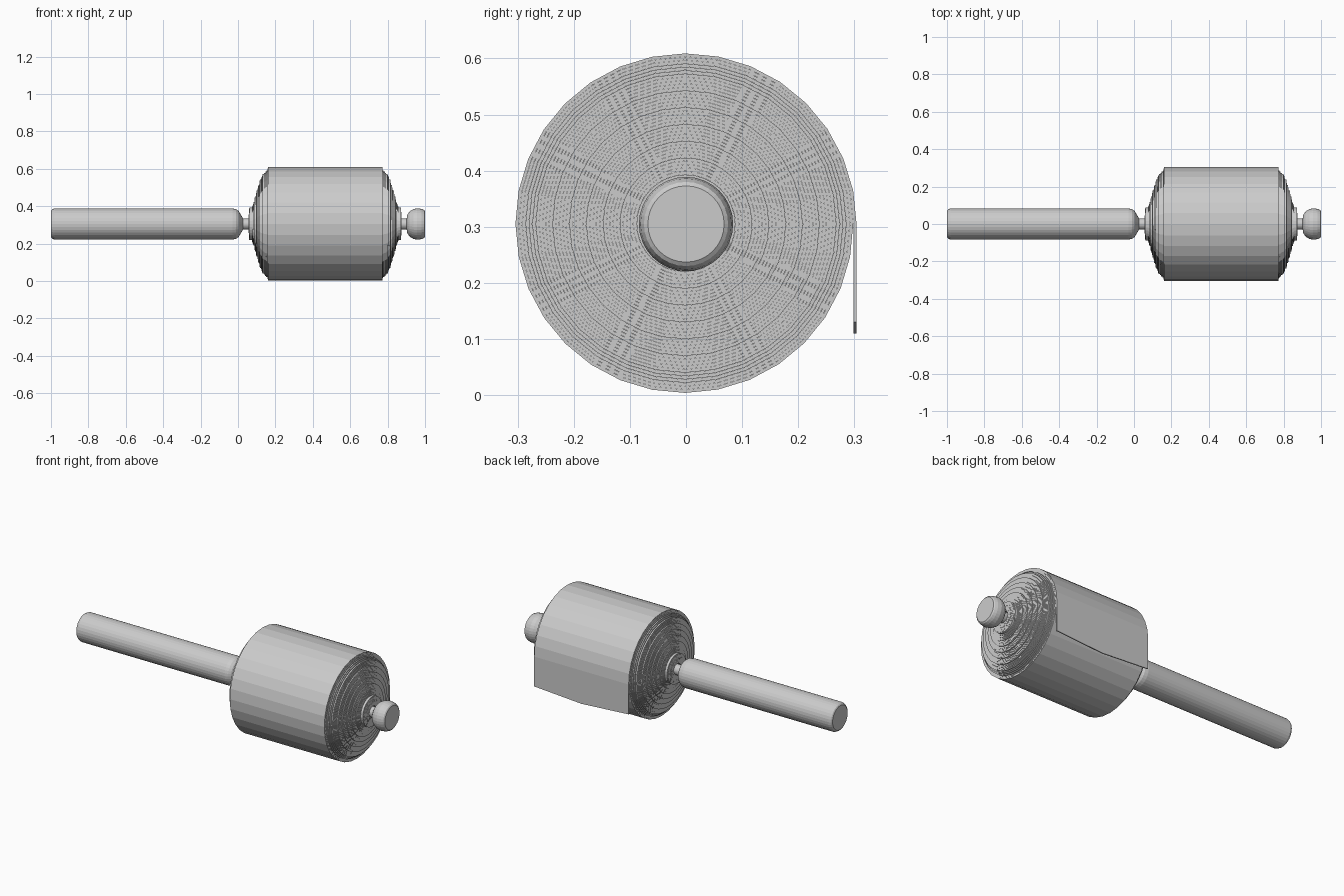
import bpy, bmesh, math

if "Cube" in bpy.data.objects:
    bpy.data.objects.remove(bpy.data.objects["Cube"])

SEG = 32
CZ = 0.305          # height of the roll axis
CX = 0.466          # middle of the wound sheet along x


def new_object(name, bm):
    bmesh.ops.recalc_face_normals(bm, faces=bm.faces)
    mesh = bpy.data.meshes.new(name)
    bm.to_mesh(mesh)
    bm.free()
    obj = bpy.data.objects.new(name, mesh)
    bpy.context.collection.objects.link(obj)
    return obj


def lathe(name, profile):
    """Capped turning around the x axis from (x, radius) points."""
    bm = bmesh.new()
    rings = []
    for x, r in profile:
        rings.append([bm.verts.new((x, r * math.sin(2 * math.pi * i / SEG),
                                    CZ + r * math.cos(2 * math.pi * i / SEG)))
                      for i in range(SEG)])
    for a, b in zip(rings, rings[1:]):
        for i in range(SEG):
            j = (i + 1) % SEG
            bm.faces.new((a[i], a[j], b[j], b[i]))
    bm.faces.new(rings[0])
    bm.faces.new(rings[-1])
    return new_object(name, bm)


# Turned parts: grip, thin core rod, end knob
lathe("handle", [(-1, 0.070), (-0.995, 0.077), (-0.982, 0.083), (-0.03, 0.083),
                 (-0.01, 0.079), (0.003, 0.070), (0.027, 0.030)])
lathe("core_rod", [(0.02, 0.030), (0.91, 0.030)])
lathe("end_knob", [(0.902, 0.030), (0.905, 0.050), (0.918, 0.068), (0.938, 0.080),
                   (0.958, 0.084), (0.980, 0.081), (0.995, 0.075), (1.0, 0.068)])

# Half width of the sheet against winding radius (inner turns stick out further)
WIDTHS = [(0.03, 0.410), (0.08, 0.406), (0.11, 0.383), (0.15, 0.374), (0.20, 0.358),
          (0.245, 0.345), (0.275, 0.325), (0.29, 0.308), (0.31, 0.306)]


def half_width(r):
    step = 0.03
    r = 0.5 * r + 0.5 * (math.floor(r / step) + 0.5) * step if r < 0.27 else r
    for (r0, w0), (r1, w1) in zip(WIDTHS, WIDTHS[1:]):
        if r <= r1:
            return w0 + (w1 - w0) * max(0, r - r0) / (r1 - r0)
    return WIDTHS[-1][1]


# Wound sheet: spiral path ending at +y, then a hanging tail with a shallow point
THICK = 0.0058
PITCH = 0.006
R_IN, R_OUT = 0.034, 0.3055
turns = round((R_OUT - R_IN) / PITCH)
count = turns * SEG
bm = bmesh.new()


def add_row(r_out, cy, cz, ny, nz, w, drop=0):
    """Cross row of the sheet: outer and inner points at both edges and the middle."""
    row = []
    for depth in (0, THICK):
        for k in (-1, 0, 1):
            z = cz - nz * depth - (drop if k == 0 else 0)
            row.append(bm.verts.new((CX + k * w, cy - ny * depth, z)))
    return row


rows = []
for i in range(count + 1):
    a = -2 * math.pi * (count - i) / SEG          # angle measured clockwise from +y
    r = R_OUT - PITCH * (count - i) / SEG
    ny, nz = math.cos(a), -math.sin(a)
    rows.append(add_row(r, ny * r - 0.0015, CZ + nz * r, ny, nz, half_width(r)))
w_end = half_width(R_OUT)
rows.append(add_row(R_OUT, R_OUT - 0.0015, 0.130, 1, 0, w_end, 0.020))

for a, b in zip(rows, rows[1:]):
    for p, q in ((0, 1), (1, 2), (2, 5), (5, 4), (4, 3), (3, 0)):
        bm.faces.new((a[p], a[q], b[q], b[p]))
for row in (rows[0], rows[-1]):
    for p in (0, 1):
        bm.faces.new((row[p], row[p + 1], row[p + 4], row[p + 3]))
new_object("rolled_sheet", bm)
